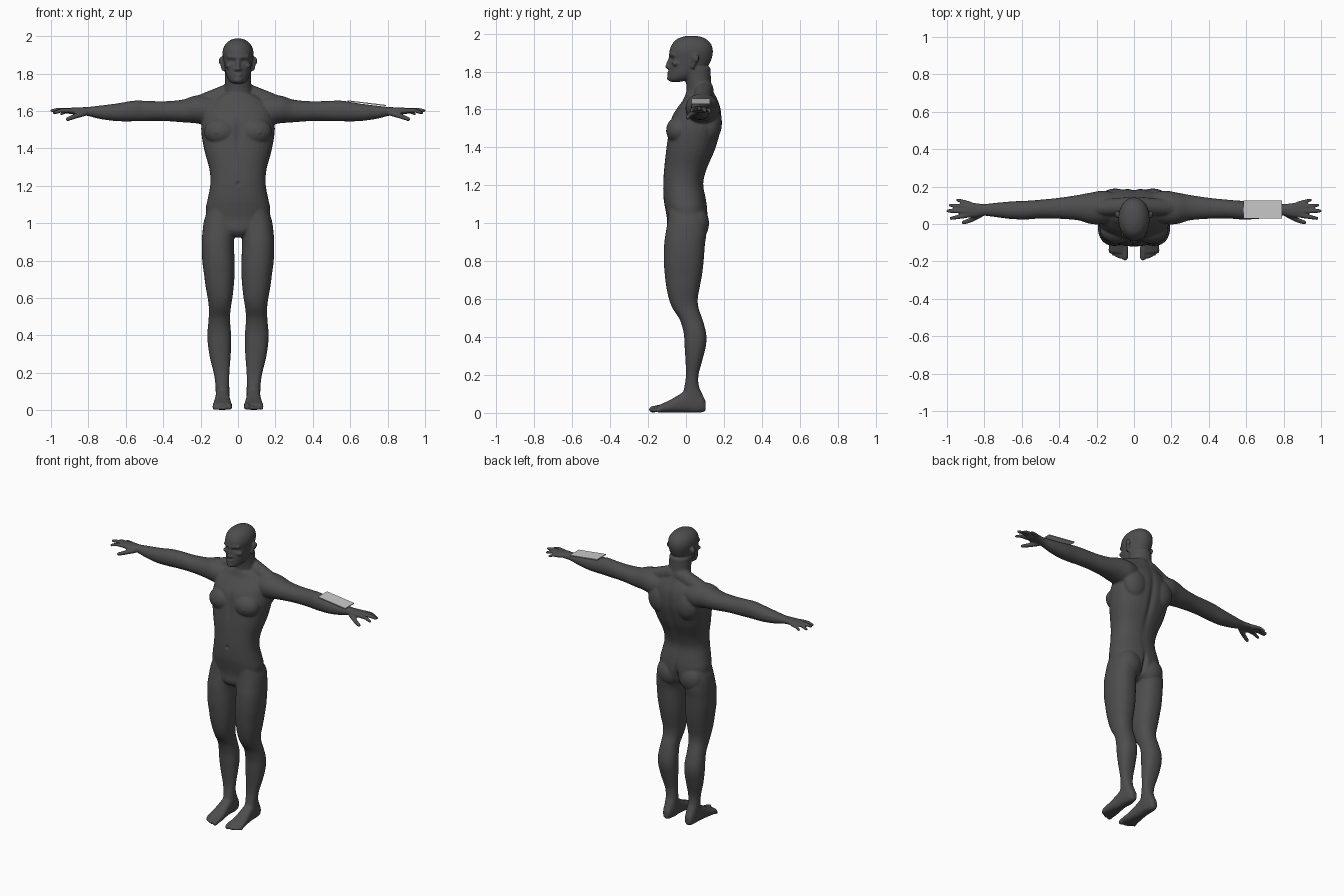
import bpy, bmesh, math
from mathutils import Vector, Matrix


def material(name, rgb):
    m = bpy.data.materials.new(name)
    m.diffuse_color = (*rgb, 1)
    return m


charcoal = material("charcoal skin", (0.075, 0.075, 0.075))
light_grey = material("light grey plate", (0.6, 0.6, 0.6))
bm = bmesh.new()


def spline(rows, sub=4):
    """Catmull-Rom interpolation between cross-section rows."""
    out = []
    for i in range(len(rows) - 1):
        p0, p1, p2, p3 = (rows[max(0, min(len(rows) - 1, i + k))] for k in (-1, 0, 1, 2))
        for s in range(sub):
            t = s / sub
            out.append([0.5 * (2 * b + (c - a) * t + (2 * a - 5 * b + 4 * c - d) * t * t
                               + (3 * b - a - 3 * c + d) * t ** 3)
                        for a, b, c, d in zip(p0, p1, p2, p3)])
    return out + [list(rows[-1])]


def loft(axis, rows, side=1, power=2.3, n=32):
    """Rows are (position on axis, low/high of first cross axis, low/high of second)."""
    rings = []
    for t, a0, a1, b0, b1 in spline(rows):
        ring = []
        for k in range(n):
            c, s = math.cos(2 * math.pi * k / n), math.sin(2 * math.pi * k / n)
            a = (a0 + a1) / 2 + (a1 - a0) / 2 * math.copysign(abs(c) ** (2 / power), c)
            b = (b0 + b1) / 2 + (b1 - b0) / 2 * math.copysign(abs(s) ** (2 / power), s)
            x, y, z = {"x": (t, a, b), "y": (a, t, b), "z": (a, b, t)}[axis]
            ring.append(bm.verts.new((x * side, y, z)))
        rings.append(ring)
    for r, q in zip(rings, rings[1:]):
        for k in range(n):
            bm.faces.new((r[k], r[(k + 1) % n], q[(k + 1) % n], q[k]))
    bm.faces.new(rings[0][::-1])
    bm.faces.new(rings[-1])


def blob(centre, radii, side=1):
    x, y, z = centre
    mat = Matrix.Translation((x * side, y, z)) @ Matrix.Diagonal((*radii, 1))
    bmesh.ops.create_icosphere(bm, subdivisions=3, radius=1, matrix=mat)


def digit(p0, p1, r0, r1, side=1, steps=12):
    """Tapered rounded rod, used for fingers, toes, nose and muscles."""
    p0, p1 = Vector(p0), Vector(p1)
    for i in range(steps + 1):
        t = i / steps
        blob(p0.lerp(p1, t), [r0 + (r1 - r0) * t] * 3, side)


# torso and neck
loft("z", [(.925, -.03, .03, -.07, .03), (.96, -.11, .11, -.10, .09),
           (1.02, -.165, .165, -.10, .112), (1.08, -.172, .172, -.11, .112),
           (1.13, -.162, .162, -.118, .105), (1.21, -.148, .148, -.12, .092),
           (1.29, -.153, .153, -.115, .112), (1.39, -.18, .18, -.105, .155),
           (1.495, -.197, .197, -.09, .184), (1.56, -.19, .19, -.075, .188),
           (1.61, -.18, .18, -.045, .182), (1.65, -.15, .15, -.015, .168),
           (1.69, -.09, .09, .0, .148)])
loft("z", [(1.60, -.09, .09, .0, .155), (1.68, -.078, .078, .004, .15),
           (1.74, -.071, .071, .0, .134), (1.82, -.07, .07, -.02, .13)], power=2)

# head
loft("z", [(1.746, -.02, .02, -.082, -.03), (1.757, -.042, .042, -.092, .02),
           (1.785, -.06, .06, -.092, .08), (1.83, -.071, .071, -.088, .118),
           (1.87, -.078, .078, -.086, .136), (1.91, -.083, .083, -.087, .142),
           (1.945, -.075, .075, -.073, .132), (1.97, -.055, .055, -.05, .108),
           (1.984, -.03, .03, -.015, .075), (1.988, -.01, .01, .01, .045)], power=2.1)
digit((0, -.083, 1.877), (0, -.098, 1.825), .008, .012)         # nose
blob((0, -.087, 1.765), (.024, .014, .014))                     # chin
blob((0, -.088, 1.796), (.024, .012, .006))                     # upper lip
blob((0, -.087, 1.785), (.02, .012, .006))                      # lower lip

for s in (1, -1):
    # face details and ears
    digit((.012, -.083, 1.887), (.05, -.066, 1.89), .010, .010, s)
    blob((.013, -.09, 1.822), (.009, .010, .008), s)
    blob((.05, -.055, 1.842), (.02, .018, .014), s)
    digit((.086, .05, 1.875), (.08, .036, 1.822), .016, .009, s)
    blob((.093, .052, 1.868), (.010, .018, .02), s)

    # chest, shoulder slope, shoulder blade, buttock
    blob((.09, -.035, 1.49), (.092, .07, .075), s)
    digit((.03, .095, 1.705), (.22, .085, 1.635), .05, .044, s)
    blob((.10, .13, 1.53), (.085, .06, .10), s)
    blob((.085, .055, 1.0), (.085, .067, .09), s)

    # arm and palm
    loft("x", [(.08, .02, .16, 1.53, 1.67), (.16, .0, .178, 1.525, 1.682),
               (.23, .0, .168, 1.535, 1.682), (.30, .02, .155, 1.54, 1.66),
               (.40, .028, .14, 1.547, 1.652), (.50, .03, .13, 1.546, 1.655),
               (.56, .025, .125, 1.545, 1.655), (.65, .026, .121, 1.546, 1.64),
               (.74, .037, .113, 1.558, 1.629), (.80, .044, .107, 1.573, 1.622),
               (.84, .037, .111, 1.58, 1.62), (.89, .032, .118, 1.583, 1.618),
               (.915, .04, .112, 1.588, 1.614)], s, 2.1)
    # fingers and thumb
    for base, knuckle, tip, r in (
            ((.88, .11, 1.598), (.92, .122, 1.597), (.945, .128, 1.585), .0105),
            ((.89, .09, 1.602), (.945, .097, 1.603), (.982, .10, 1.59), .0115),
            ((.89, .068, 1.604), (.955, .07, 1.607), (.994, .07, 1.602), .012),
            ((.89, .046, 1.602), (.945, .036, 1.603), (.978, .030, 1.592), .0115),
            ((.82, .05, 1.588), (.87, .022, 1.572), (.91, .008, 1.557), .0135)):
        digit(base, knuckle, r + .002, r, s)
        digit(knuckle, tip, r, r - .002, s)

    # leg
    loft("z", [(1.10, .02, .15, -.09, .08), (1.02, .012, .18, -.096, .105),
               (.95, .017, .19, -.107, .108), (.89, .022, .194, -.115, .10),
               (.80, .018, .191, -.117, .093), (.73, .018, .182, -.112, .085),
               (.66, .023, .173, -.103, .072), (.60, .03, .162, -.09, .062),
               (.55, .038, .156, -.07, .067), (.49, .043, .157, -.032, .088),
               (.42, .038, .163, -.012, .106), (.36, .036, .162, -.008, .106),
               (.28, .04, .15, -.003, .087), (.20, .046, .13, .0, .066),
               (.14, .047, .121, -.008, .068), (.09, .045, .119, -.02, .09),
               (.05, .045, .117, -.03, .1), (.01, .053, .108, -.02, .09)], s)
    # foot and toes
    loft("y", [(.104, .065, .10, .012, .06), (.08, .052, .113, .002, .10),
               (.02, .046, .119, .002, .125), (-.03, .043, .123, .002, .10),
               (-.08, .037, .13, .002, .07), (-.13, .032, .135, .002, .047),
               (-.155, .034, .131, .004, .036)], s, 2.5)
    for i in range(5):
        r = .017 if i == 0 else .0125 - .0007 * i
        x = .048 if i == 0 else .057 + .0175 * i
        digit((x, -.13, r + .012), (x, -.179 + .0012 * i * i + .003 * i, r + .001), r, r, s)

# fuse everything into one skin
bmesh.ops.recalc_face_normals(bm, faces=bm.faces)
mesh = bpy.data.meshes.new("body")
bm.to_mesh(mesh)
bm.free()
body = bpy.data.objects.new("body", mesh)
bpy.context.collection.objects.link(body)
bpy.context.view_layer.objects.active = body
body.select_set(True)
remesh = body.modifiers.new("fuse", "REMESH")
remesh.mode = "VOXEL"
remesh.voxel_size = .006
smooth = body.modifiers.new("soften", "SMOOTH")
smooth.factor = .5
smooth.iterations = 4
for name in ("fuse", "soften"):
    bpy.ops.object.modifier_apply(modifier=name)

# carved hollows: (centre, radii, push along y)
dents = [((0, -.12, 1.21), (.009, .04, .010), .010),     # navel
         ((0, .18, 1.40), (.018, .08, .22), -.012),      # spine
         ((0, .12, .99), (.012, .08, .07), -.03),        # buttock cleft
         ((0, -.10, 1.48), (.014, .06, .09), .010)]      # breastbone
for s in (1, -1):
    dents.append(((.03 * s, -.085, 1.866), (.015, .03, .011), .010))    # eye socket
    dents.append(((.115 * s, -.10, 1.485), (.007, .05, .007), -.005))   # nipple
for v in body.data.vertices:
    push = 0
    for c, r, depth in dents:
        d = sum(((v.co[i] - c[i]) / r[i]) ** 2 for i in range(3))
        if d < 9:
            push += depth * math.exp(-d)
    v.co.y += push
body.data.materials.clear()
body.data.materials.append(charcoal)
for p in body.data.polygons:
    p.material_index = 0
    p.use_smooth = True

# thin plate on the left forearm, sloping towards the wrist
bpy.ops.mesh.primitive_cube_add(size=1, location=(.689, .077, 1.642))
plate = bpy.context.object
plate.name = "forearm_plate"
plate.scale = (.207, .097, .006)
plate.rotation_euler = (0, math.atan2(.024, .2), 0)
plate.data.materials.append(light_grey)
